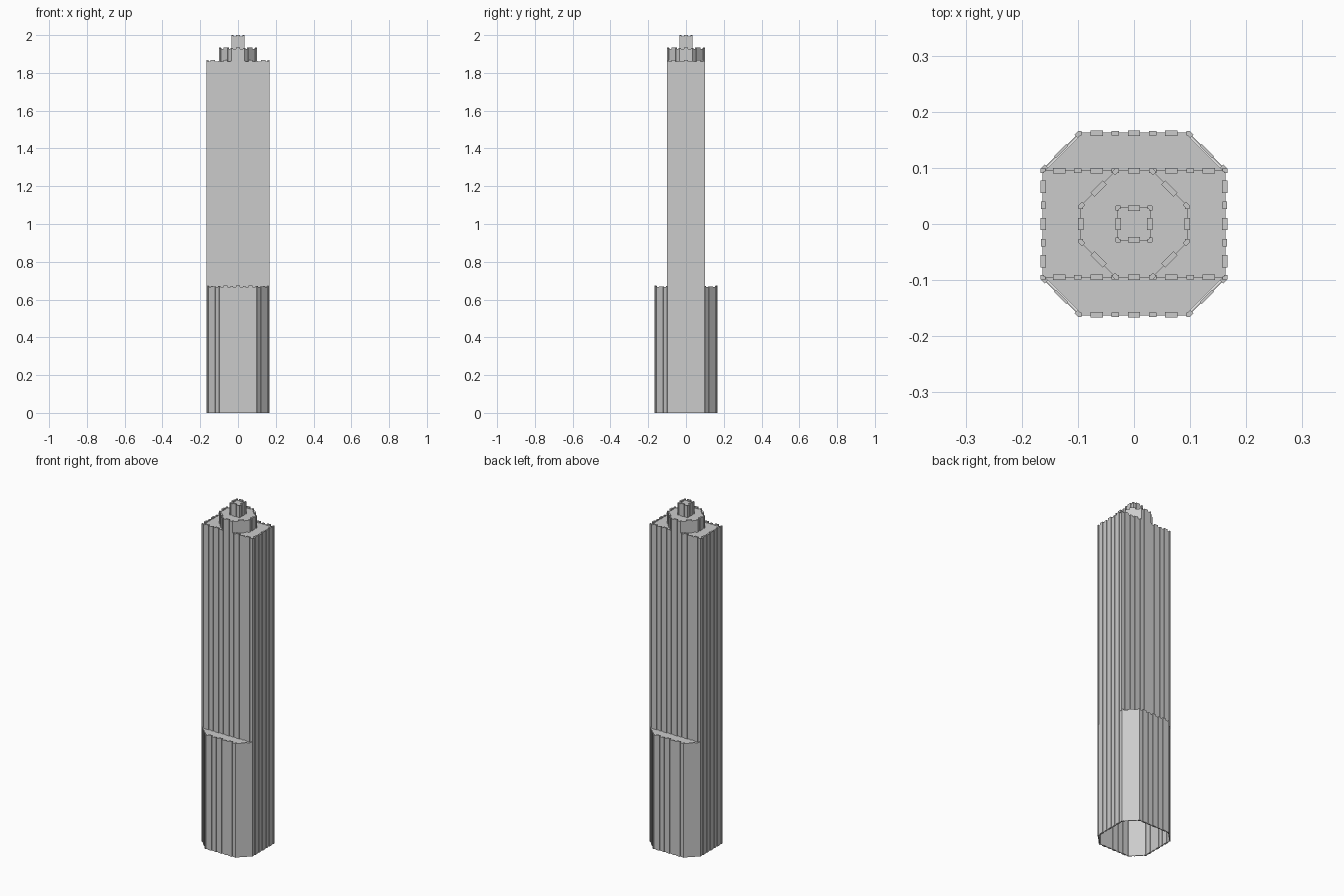
import bpy, bmesh
from mathutils import Vector

if "Cube" in bpy.data.objects:
    bpy.data.objects.remove(bpy.data.objects["Cube"])

U = 1 / 15           # facade module: one bay
A, B, C = 2.5 * U, 1.5 * U, 0.5 * U


def make_object(name, bm):
    bmesh.ops.recalc_face_normals(bm, faces=bm.faces)
    mesh = bpy.data.meshes.new(name)
    bm.to_mesh(mesh)
    bm.free()
    ob = bpy.data.objects.new(name, mesh)
    bpy.context.collection.objects.link(ob)
    return ob


def prism(bm, pts, z0, z1):
    lo = [bm.verts.new((p[0], p[1], z0)) for p in pts]
    hi = [bm.verts.new((p[0], p[1], z1)) for p in pts]
    n = len(pts)
    bm.faces.new(lo[::-1])
    bm.faces.new(hi)
    for i in range(n):
        j = (i + 1) % n
        bm.faces.new((lo[i], lo[j], hi[j], hi[i]))


def wall(bm, p, q, z0, z1, flat_diagonals):
    """One facade from p to q (outline runs counter-clockwise)."""
    p, q = Vector(p), Vector(q)
    along = (q - p).normalized()
    inward = Vector((-along.y, along.x))
    length = (q - p).length
    diagonal = abs(along.x * along.y) > 0.1
    bays = 1 if diagonal else round(length / U)
    bay = length / bays

    def strip(s0, s1, d0, d1, top):
        pts = [p + along * s + inward * d
               for s, d in ((s0, d0), (s1, d0), (s1, d1), (s0, d1))]
        prism(bm, pts, z0, top)

    # recessed curtain wall, slightly lower than the piers
    strip(0.002, length - 0.002, 0.004, 0.007, z1 - 0.007)
    for i in range(bays):
        s = i * bay
        mid = s + bay / 2
        w = bay / 6
        # broad central pier
        if diagonal and flat_diagonals:
            strip(mid - w, mid + w, 0.0025, 0.0075, z1 - 0.004)
        else:
            strip(mid - w, mid + w, 0, 0.010, z1)
        # narrow piers at both ends of the bay
        for e in (s, s + bay - 0.1 * bay):
            strip(e, e + 0.1 * bay, 0.001, 0.009, z1 - 0.003)


def tier(name, outline, z0, z1, flat_diagonals=False):
    bm = bmesh.new()
    for i, p in enumerate(outline):
        wall(bm, p, outline[(i + 1) % len(outline)], z0, z1, flat_diagonals)
    return make_object(name, bm)


def roof(name, outline, z):
    bm = bmesh.new()
    bm.faces.new([bm.verts.new((x, y, z)) for x, y in outline])
    ob = make_object(name, bm)
    ob.data.update()
    return ob


def octagon(a, b):
    return [(-b, -a), (b, -a), (a, -b), (a, b), (b, a), (-b, a), (-a, b), (-a, -b)]


def inset(outline, d):
    return [(x - d * (1 if x > 0 else -1), y - d * (1 if y > 0 else -1))
            for x, y in outline]


base = octagon(A, B)
slab = [(-A, -B), (A, -B), (A, B), (-A, B)]
crown = octagon(B, C)
cap = [(-C, -C), (C, -C), (C, C), (-C, C)]
Z1, Z2, Z3, Z4 = 0.674, 1.867, 1.934, 2.0

# stacked hollow tiers
tier("base_walls", base, 0, Z1, True)
tier("tower_walls", slab, Z1 - 0.009, Z2)
tier("crown_walls", crown, Z2 - 0.009, Z3)
tier("cap_walls", cap, Z3 - 0.009, Z4)

# setback roofs of the base, front and back
d = 0.006
for side, name in ((-1, "front_setback_roof"), (1, "back_setback_roof")):
    roof(name, [(-A + d, side * (B - d)), (-B + d, side * (A - d)),
                (B - d, side * (A - d)), (A - d, side * (B - d))], Z1 - 0.008)

# flat roofs of the upper tiers
roof("tower_roof", inset(slab, d), Z2 - 0.008)
roof("crown_roof", inset(crown, d * 0.8), Z3 - 0.008)
roof("cap_roof", inset(cap, d), Z4 - 0.008)
